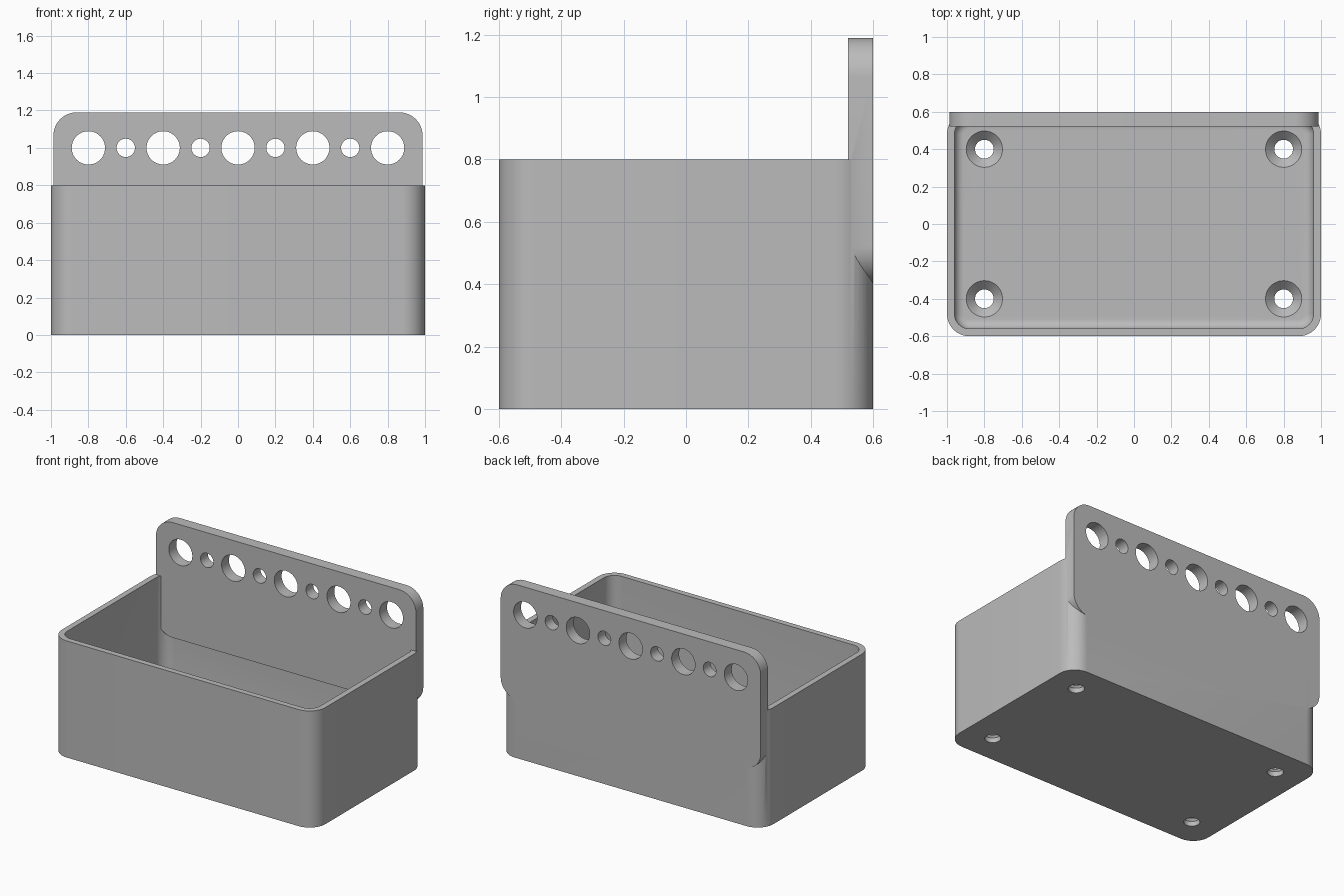
import bpy, bmesh, math
from mathutils import Matrix, Vector

cube = bpy.data.objects.get("Cube")
if cube:
    bpy.data.objects.remove(cube, do_unlink=True)

grey = bpy.data.materials.new("plain_grey")
grey.use_nodes = True
colour = (0.5, 0.5, 0.5, 1)
grey.diffuse_color = colour
grey.node_tree.nodes["Principled BSDF"].inputs["Base Color"].default_value = colour


def rounded_rect(hx, hy, r, steps=12):
    """Counter-clockwise outline of a rounded rectangle."""
    points = []
    for corner, (sx, sy) in enumerate([(1, 1), (-1, 1), (-1, -1), (1, -1)]):
        for i in range(steps + 1):
            a = math.pi / 2 * (corner + i / steps)
            points.append((sx * (hx - r) + r * math.cos(a), sy * (hy - r) + r * math.sin(a)))
    return points


def loft(name, rings, matrix=Matrix()):
    """Skin a stack of (outline, height) rings and cap both ends."""
    bm = bmesh.new()
    loops = [[bm.verts.new((x, y, z)) for x, y in outline] for outline, z in rings]
    for a, b in zip(loops, loops[1:]):
        for i in range(len(a)):
            j = (i + 1) % len(a)
            bm.faces.new((a[i], a[j], b[j], b[i]))
    bm.faces.new(loops[0][::-1])
    bm.faces.new(loops[-1])
    bm.transform(matrix)
    bmesh.ops.recalc_face_normals(bm, faces=bm.faces)
    mesh = bpy.data.meshes.new(name)
    bm.to_mesh(mesh)
    bm.free()
    mesh.materials.append(grey)
    obj = bpy.data.objects.new(name, mesh)
    bpy.context.scene.collection.objects.link(obj)
    return obj


def circle(r, n=48):
    return [(r * math.cos(math.tau * i / n), r * math.sin(math.tau * i / n)) for i in range(n)]


def combine(target, tool, operation):
    """Apply a boolean and discard the tool object."""
    mod = target.modifiers.new("combine", 'BOOLEAN')
    mod.object, mod.operation, mod.solver = tool, operation, 'EXACT'
    bpy.context.view_layer.objects.active = target
    bpy.ops.object.modifier_apply(modifier=mod.name)
    bpy.data.objects.remove(tool, do_unlink=True)


# Open box: outer wall, rim, inner wall, rounded floor edge
height, floor, wall, fillet = 0.8, 0.08, 0.04, 0.05
rings = [(rounded_rect(1, 0.6, 0.12), 0), (rounded_rect(1, 0.6, 0.12), height),
         (rounded_rect(1 - wall, 0.6 - wall, 0.08), height)]
for i in range(9):
    a = math.pi / 2 * i / 8
    inset = wall + fillet * (1 - math.cos(a))
    rings.append((rounded_rect(1 - inset, 0.6 - inset, 0.12 - inset),
                  floor + fillet * (1 - math.sin(a))))
box = loft("storage_box", rings)

# Countersunk screw holes in the floor
for x in (-0.8, 0.8):
    for y in (-0.4, 0.4):
        cutter = loft("screw_cutter", [(circle(0.05), -0.1), (circle(0.05), floor - 0.047),
                                       (circle(0.097), floor), (circle(0.097), floor + 0.05)],
                      Matrix.Translation((x, y, 0)))
        combine(box, cutter, 'DIFFERENCE')

# Upright back plate with rounded corners
bottom, top = 0.4, 1.19
upright = Matrix.Rotation(math.pi / 2, 4, 'X')
outline = rounded_rect(0.987, (top - bottom) / 2, 0.125)
plate = loft("back_plate", [(outline, 0), (outline, 0.08)],
             Matrix.Translation((0, 0.6, (top + bottom) / 2)) @ upright)

# Row of alternating large and small holes
for i in range(9):
    r = 0.049 if i % 2 else 0.089
    cutter = loft("tool_hole_cutter", [(circle(r), -0.1), (circle(r), 0.2)],
                  Matrix.Translation((-0.8 + 0.2 * i, 0.6, 1)) @ upright)
    combine(plate, cutter, 'DIFFERENCE')

combine(box, plate, 'UNION')
bpy.ops.object.select_all(action='DESELECT')
box.select_set(True)
bpy.context.view_layer.objects.active = box
bpy.ops.object.shade_smooth_by_angle(angle=math.radians(30))
